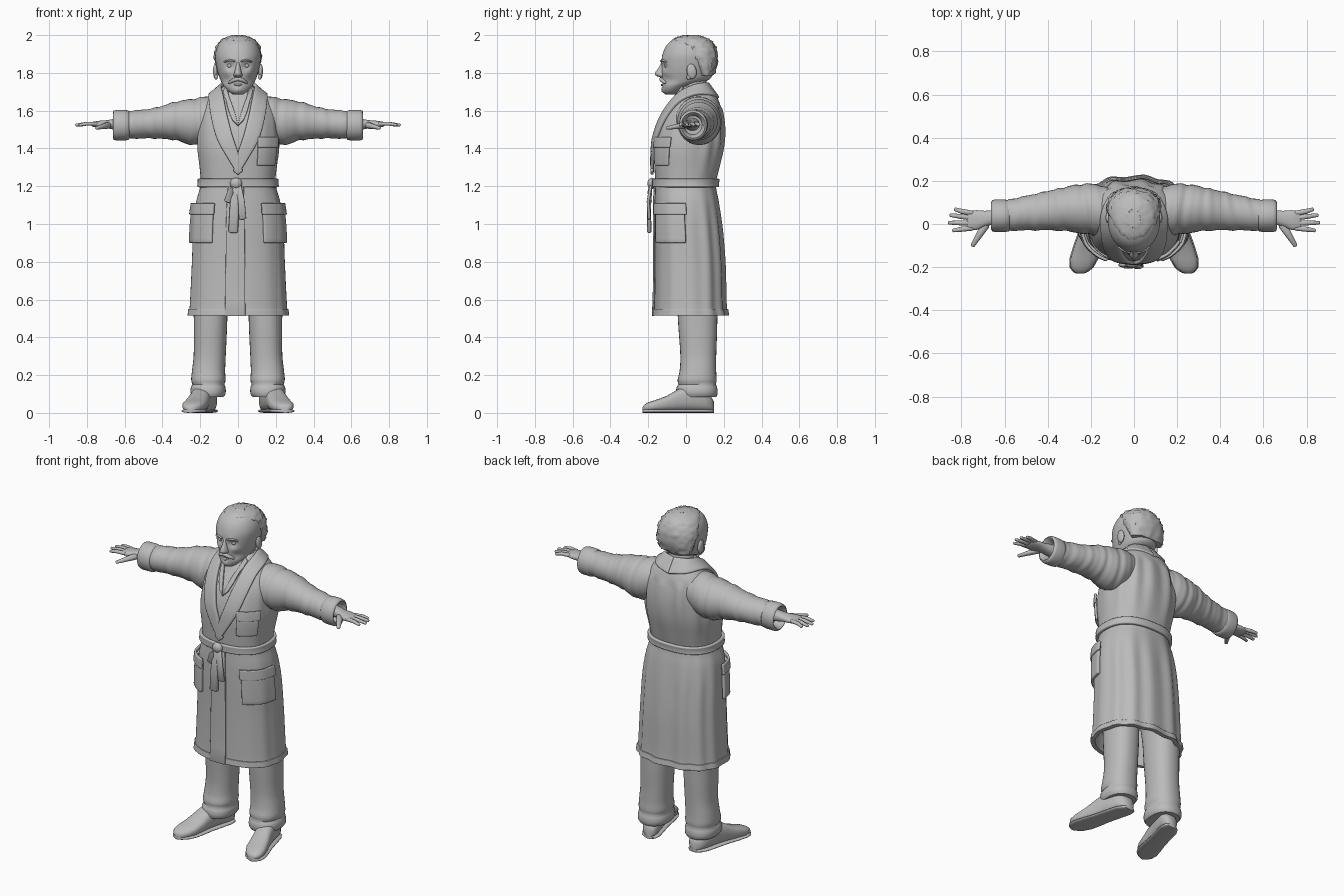
import bpy, bmesh, random
from math import sin, cos, pi, exp
from mathutils import Vector as V, Matrix

random.seed(4)
if "Cube" in bpy.data.objects:
    bpy.data.objects.remove(bpy.data.objects["Cube"])

GREY = (0.5, 0.5, 0.5, 1)
clay = bpy.data.materials.new("plain grey")
clay.use_nodes = True
clay.diffuse_color = GREY
clay.node_tree.nodes["Principled BSDF"].inputs["Base Color"].default_value = GREY


def finish(name, bm, mirror=False, thick=0):
    bmesh.ops.recalc_face_normals(bm, faces=bm.faces)
    me = bpy.data.meshes.new(name)
    bm.to_mesh(me)
    bm.free()
    me.materials.append(clay)
    ob = bpy.data.objects.new(name, me)
    bpy.context.collection.objects.link(ob)
    bpy.ops.object.select_all(action='DESELECT')
    ob.select_set(True)
    bpy.context.view_layer.objects.active = ob
    bpy.ops.object.shade_smooth_by_angle(angle=0.9)
    if thick:
        m = ob.modifiers.new("thickness", 'SOLIDIFY')
        m.thickness, m.offset = thick, 0
        m = ob.modifiers.new("soft edge", 'BEVEL')
        m.width, m.segments = thick * 0.3, 2
    if mirror:
        m = ob.modifiers.new("mirror", 'MIRROR')
        m.use_mirror_merge = False
    return ob


def skin(rings, wrap=True, caps=True):
    """Bridge equal rows of points into a surface."""
    bm = bmesh.new()
    rows = [[bm.verts.new(p) for p in r] for r in rings]
    n = len(rows[0])
    for a, b in zip(rows, rows[1:]):
        for i in range(n if wrap else n - 1):
            j = (i + 1) % n
            bm.faces.new((a[i], a[j], b[j], b[i]))
    if wrap and caps:
        bm.faces.new(rows[0])
        bm.faces.new(rows[-1])
    return bm


def sp(t, n):
    return (1 if t >= 0 else -1) * abs(t) ** (2 / n)


def ring(c, u, v, n=2, count=28):
    return [c + u * sp(cos(2 * pi * i / count), n) + v * sp(sin(2 * pi * i / count), n)
            for i in range(count)]


def zring(z, yf, yb, w, x=0, n=2.1, count=28):
    return ring(V((x, (yf + yb) / 2, z)), V((w, 0, 0)), V((0, (yb - yf) / 2, 0)), n, count)


def sample(keys, t):
    """Smoothly interpolate rows of (position, values...)."""
    t = min(max(t, keys[0][0]), keys[-1][0])
    i = max(k for k in range(len(keys) - 1) if keys[k][0] <= t)
    a, b = keys[i], keys[i + 1]
    p, q = keys[max(i - 1, 0)], keys[min(i + 2, len(keys) - 1)]
    d = b[0] - a[0]
    s = (t - a[0]) / d
    out = []
    for k in range(1, len(a)):
        m0 = (b[k] - p[k]) / (b[0] - p[0]) * d
        m1 = (q[k] - a[k]) / (q[0] - a[0]) * d
        out.append((2*s**3 - 3*s*s + 1) * a[k] + (s**3 - 2*s*s + s) * m0
                   + (3*s*s - 2*s**3) * b[k] + (s**3 - s*s) * m1)
    return out


def steps(a, b, n):
    return [a + (b - a) * i / n for i in range(n + 1)]


def tube(name, pts, radii, flat=1, mirror=False, n=2):
    pts = [V(p) for p in pts]
    rings = []
    last = len(pts) - 1
    for i, (p, r) in enumerate(zip(pts, radii)):
        t = (pts[min(i + 1, last)] - pts[max(i - 1, 0)]).normalized()
        side = t.cross(V((0, 0, 1)) if abs(t.z) < 0.8 else V((0, 1, 0))).normalized()
        up = side.cross(t)
        ends = [(0, 1)]
        if i == 0:
            ends = [(-0.6, 0.45), (-0.4, 0.8), (0, 1)]
        elif i == last:
            ends = [(0, 1), (0.4, 0.8), (0.6, 0.45)]
        for shift, k in ends:
            rings.append(ring(p + t * r * flat * shift, side * r * k, up * r * flat * k, n, 14))
    return finish(name, skin(rings), mirror)


def ball(name, loc, size, tilt=0, mirror=False):
    bm = bmesh.new()
    mat = Matrix.Translation(loc) @ Matrix.Rotation(tilt, 4, 'X') @ Matrix.Diagonal((*size, 1))
    bmesh.ops.create_uvsphere(bm, u_segments=20, v_segments=12, radius=1, matrix=mat)
    return finish(name, bm, mirror)


# Robe: height, front y, back y, half width
ROBE = [(.515, -.172, .218, .262), (.56, -.168, .212, .257), (.8, -.165, .205, .245),
        (1.0, -.166, .188, .237), (1.12, -.165, .172, .222), (1.21, -.162, .158, .198),
        (1.28, -.166, .172, .202), (1.4, -.17, .198, .216), (1.5, -.153, .204, .212),
        (1.58, -.12, .195, .203), (1.64, -.08, .178, .178), (1.69, -.048, .155, .13),
        (1.73, -.02, .12, .075)]
N = 2.4


def robe(a, z, off=0):
    yf, yb, w = sample(ROBE, z)
    off += .006 * sin(13 * a) * (1 - cos(a)) / 2 * min(1, abs(z - 1.22) * 4) * (z < 1.62)
    return V(((w + off) * sp(sin(a), N), (yf + yb) / 2 - ((yb - yf) / 2 + off) * sp(cos(a), N), z))


def front_y(x, z):
    yf, yb, w = sample(ROBE, z)
    return (yf + yb) / 2 - (yb - yf) / 2 * (1 - min(.99, abs(x) / w) ** N) ** (1 / N)


around = [2 * pi * i / 96 for i in range(96)]
shell = [[robe(a, z) for a in around] for z in steps(1.73, .515, 60)]
shell += [[robe(a, z, -.018) for a in around] for z in (.515, .6, .75, .9)]
finish("robe", skin(shell))


def patch(name, a0, a1, z0, z1, off, thick, mirror=False):
    full = a1 - a0 > 6
    angles = around if full else steps(a0, a1, 14)
    rows = [[robe(a, z, off) for a in angles] for z in steps(z0, z1, 8)]
    return finish(name, skin(rows, full, False), mirror, thick)


patch("robe_hem", 0, 2 * pi, .515, .55, .002, .009)
patch("belt", 0, 2 * pi, 1.195, 1.24, .008, .018)
patch("front_overlap", -.2, .1, .512, 1.2, .005, .009)
patch("hip_pockets", .5, 1.52, .9, 1.09, .009, .018, True)
patch("hip_pocket_flaps", .46, 1.56, 1.05, 1.11, .018, .014, True)
patch("chest_pocket", .42, 1.08, 1.31, 1.43, .007, .014)
patch("chest_pocket_flap", .4, 1.12, 1.405, 1.46, .012, .014)


def ribbon(name, outer, inner, off, thick):
    rows = []
    for k in steps(0, 1, 4):
        line = []
        for o, i in zip(outer, inner):
            p = V(o).lerp(V(i), k)
            if p.y < 0:
                p.y = min(p.y, front_y(p.x, p.z) - off)
            line.append(p)
        keys = [(i, *p) for i, p in enumerate(line)]
        rows.append([V(sample(keys, t)) for t in steps(0, len(line) - 1, 28)])
    return finish(name, skin(rows, False, False), True, thick)


# Shawl collar and the night shirt collar inside it
ribbon("shawl_collar",
       [(0, .172, 1.665), (.1, .14, 1.68), (.15, .05, 1.685), (.152, -.04, 1.645),
        (.14, -.1, 1.56), (.11, -.14, 1.45), (.055, -.17, 1.35), (0, -.18, 1.26)],
       [(0, .115, 1.745), (.07, .09, 1.745), (.09, .03, 1.73), (.078, -.05, 1.68),
        (.058, -.1, 1.58), (.03, -.14, 1.47), (0, -.16, 1.38), (-.025, -.18, 1.28)], .009, .018)
ribbon("shirt_collar",
       [(.08, .0, 1.7), (.066, -.06, 1.66), (.05, -.09, 1.6), (.03, -.12, 1.55)],
       [(.06, -.02, 1.73), (.045, -.06, 1.67), (.02, -.1, 1.6), (0, -.12, 1.52)], .004, .01)

# Belt knot and hanging tails
ball("belt_knot", (-.01, -.182, 1.215), (.032, .022, .03))
tube("belt_loop", [(-.01, -.185, 1.21), (-.04, -.195, 1.17), (-.055, -.19, 1.12)],
     [.014, .017, .018], .5, n=3)
tube("belt_tail_long", [(-.012, -.185, 1.21), (-.02, -.195, 1.1), (-.025, -.195, .96)],
     [.018, .023, .026], .45, n=4)
tube("belt_tail_short", [(0, -.185, 1.21), (.018, -.2, 1.12), (.024, -.195, 1.03)],
     [.016, .018, .02], .45, n=4)

# Sleeves: x, centre y, centre z, half depth, half height
SLEEVE = [(.05, .06, 1.575, .08, .08), (.15, .065, 1.555, .118, .12), (.24, .068, 1.54, .115, .122),
          (.33, .068, 1.545, .1, .102), (.45, .058, 1.533, .087, .08), (.6, .04, 1.524, .073, .073)]
rings = []
for x in steps(.05, .6, 56):
    y, z, ry, rz = sample(SLEEVE, x)
    k = 1 + .018 * sin(x * 75) + .012 * sin(x * 131)
    rings.append(ring(V((x, y, z)), V((.02 * sin(x * 9), ry * k, 0)), V((0, 0, rz * k)), 2, 32))
finish("sleeves", skin(rings), True)
finish("sleeve_cuffs", skin([ring(V((x, .038, 1.523)), V((0, r * .93, 0)), V((0, 0, r)), 2, 32)
       for x, r in ((.575, .07), (.58, .078), (.6, .081), (.645, .081), (.658, .077),
                    (.662, .068), (.655, .06), (.61, .05))]), True)

# Hands
HAND = [(.58, .035, .04, .036), (.66, .03, .034, .028), (.69, .025, .036, .022),
        (.73, .018, .046, .019), (.765, .015, .045, .014), (.775, .015, .036, .009)]
finish("palms", skin([ring(V((x, y, 1.528)), V((0, ry, 0)), V((0, 0, rz)), 2.3)
                      for x, y, ry, rz in HAND]), True)
for label, y0, x1, y1 in (("little", .05, .828, .068), ("ring", .028, .85, .041),
                          ("middle", .004, .857, .006), ("index", -.019, .838, -.03)):
    tube(label + "_fingers", [(.75, y0, 1.53), (.8, (y0 + y1) / 2, 1.531), (x1, y1, 1.524)],
         [.012, .0115, .0085], .9, True)
tube("thumbs", [(.69, -.005, 1.522), (.72, -.055, 1.515), (.748, -.1, 1.508)],
     [.021, .015, .01], .85, True)

# Trousers: height, front y, back y, half width, centre x
LEG = [(.085, -.045, .16, .082, .158), (.1, -.052, .167, .092, .158), (.135, -.05, .165, .092, .158),
       (.15, -.04, .158, .084, .157), (.17, -.045, .162, .091, .157), (.22, -.034, .16, .088, .156),
       (.3, -.03, .16, .085, .15), (.45, -.04, .165, .088, .146), (.6, -.05, .165, .09, .143),
       (.88, -.08, .13, .09, .12)]
finish("trouser_legs", skin([zring(z, *sample(LEG, z), n=2.3, count=32)
                             for z in steps(.085, .88, 60)]), True)

# Shoes: y, half width, height
SHOE = [(.15, .022, .06), (.135, .042, .085), (.1, .054, .12), (.02, .054, .15), (-.04, .054, .125),
        (-.1, .06, .09), (-.16, .062, .068), (-.2, .05, .055), (-.22, .03, .042), (-.228, .012, .03)]


def shoe(name, grow, low, high):
    rings = []
    for y, w, h in SHOE:
        top = min(h, high)
        c = V((.165 + (.1 - y) * .26, y - .002, (low + top) / 2))
        rings.append(ring(c, V((w + grow, 0, 0)), V((0, 0, (top - low) / 2)), 2.6))
    finish(name, skin(rings), True)


shoe("shoes", 0, .008, 1)
shoe("shoe_soles", .005, 0, .02)

# Head: height, front y, back y, half width
HEAD = [(1.685, -.105, -.05, .025), (1.7, -.12, -.03, .048), (1.73, -.125, .02, .075),
        (1.76, -.126, .115, .092), (1.8, -.128, .145, .106), (1.85, -.13, .16, .117),
        (1.9, -.124, .16, .12), (1.95, -.1, .142, .104), (1.98, -.062, .112, .075),
        (1.998, -.01, .06, .025)]
bm = skin([zring(z, *sample(HEAD, z), count=64)
           for z in [1.685 + .313 * sin(pi / 2 * t) for t in steps(0, 1, 56)]])
# Eye sockets, brows, cheeks, jaw hollows, mouth, chin: x, z, radius, depth
for x, z, r, depth in ((.043, 1.838, .02, .014), (.04, 1.866, .017, -.006), (.058, 1.8, .018, -.005),
                       (.066, 1.765, .025, .008), (0, 1.74, .014, .005), (0, 1.708, .02, -.008)):
    for v in bm.verts:
        if v.co.y < 0:
            v.co.y += depth * exp(-((abs(v.co.x) - x) ** 2 + (v.co.z - z) ** 2) / r ** 2)
finish("head", bm)
tube("neck", [(0, .06, 1.58), (0, .045, 1.68), (0, .04, 1.78)], [.085, .074, .072], .95)
finish("nose", skin([zring(z, yf, -.09, w, n=2) for z, yf, w in
       ((1.868, -.128, .01), (1.845, -.135, .012), (1.82, -.15, .015), (1.8, -.165, .02),
        (1.79, -.164, .024), (1.782, -.152, .022), (1.776, -.135, .014))]))
ball("eyes", (.043, -.1, 1.838), (.016, .014, .013), 0, True)
tube("eyebrows", [(.018, -.132, 1.862), (.045, -.124, 1.868), (.072, -.106, 1.858)],
     [.006, .007, .005], .8, True)
tube("moustache", [(.0, -.131, 1.768), (.022, -.128, 1.762), (.048, -.111, 1.748)],
     [.011, .012, .007], .9, True)
tube("lower_lip", [(-.022, -.117, 1.738), (0, -.126, 1.736), (.022, -.117, 1.738)],
     [.005, .008, .005], .8)
ball("ears", (.12, .03, 1.808), (.012, .026, .04), .15, True)
ball("ear_lobes", (.116, .016, 1.778), (.009, .013, .014), 0, True)

# Ragged short hair
rings = []
for z in [1.785 + .213 * sin(pi / 2 * t) for t in steps(0, 1, 22)]:
    yf, yb, w = sample(HEAD, z)
    rings.append(zring(z + .002, max(yf, .07 - (z - 1.785) * .75), yb + .004, w + .002, n=2, count=44))
bm = skin(rings)
for v in bm.verts:
    tuft = random.random() ** 4 * .011
    v.co += V((v.co.x, v.co.y - .03, 0)).normalized() * tuft
finish("hair", bm)
